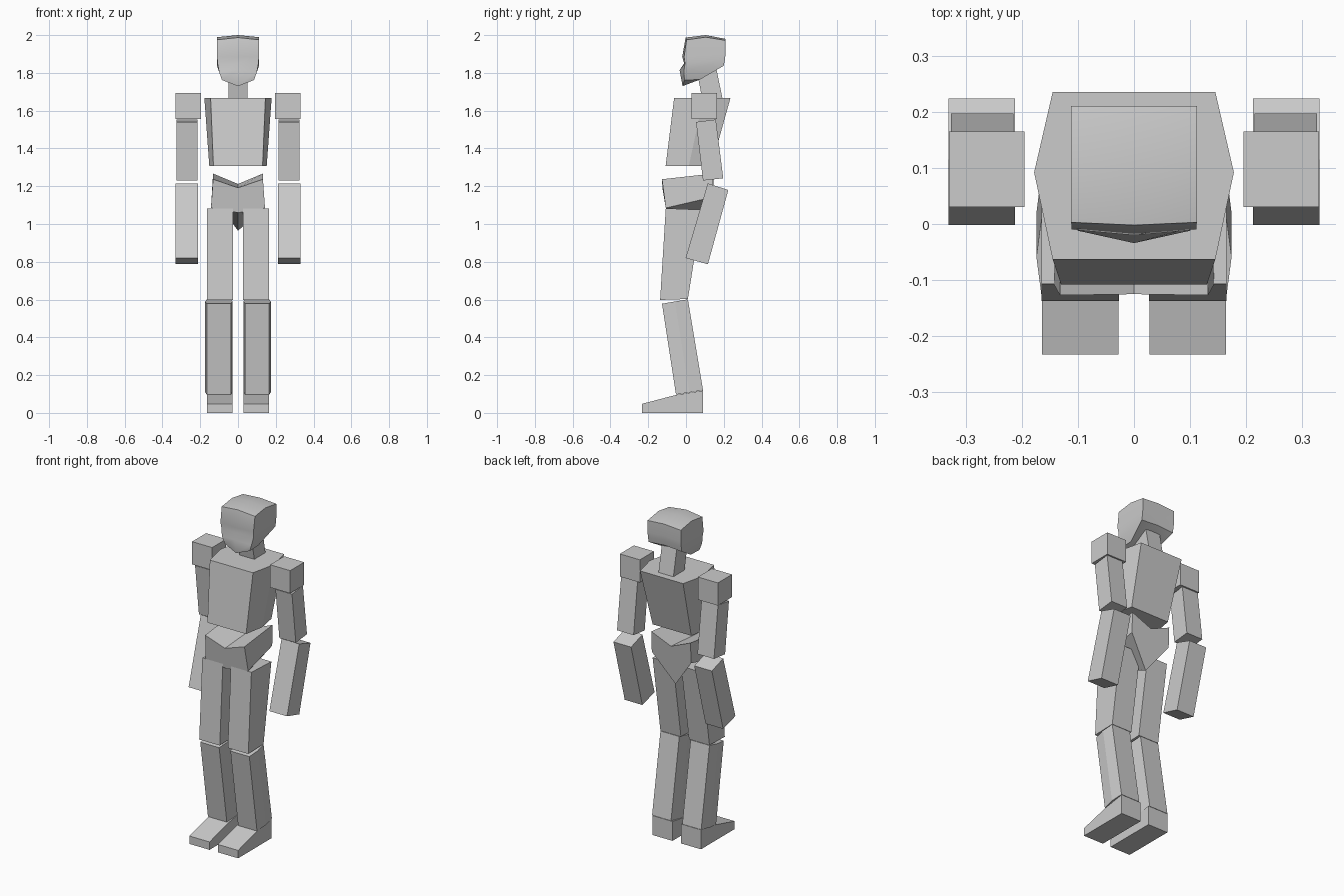
import bpy, bmesh

if "Cube" in bpy.data.objects:
    bpy.data.objects.remove(bpy.data.objects["Cube"])

grey = bpy.data.materials.new("plain_grey")
grey.diffuse_color = (0.6, 0.6, 0.6, 1)
grey.use_nodes = True
grey.node_tree.nodes["Principled BSDF"].inputs["Base Color"].default_value = grey.diffuse_color


def make(name, verts, faces):
    """Create an object with consistent outward normals."""
    bm = bmesh.new()
    vs = [bm.verts.new(v) for v in verts]
    for f in faces:
        bm.faces.new([vs[i] for i in f])
    bmesh.ops.recalc_face_normals(bm, faces=bm.faces)
    me = bpy.data.meshes.new(name)
    bm.to_mesh(me)
    bm.free()
    me.materials.append(grey)
    ob = bpy.data.objects.new(name, me)
    bpy.context.collection.objects.link(ob)
    return ob


def loft(name, rings, caps=True):
    """Skin a stack of equal-length closed rings."""
    n = len(rings[0])
    faces = [(r * n + i, r * n + (i + 1) % n, (r + 1) * n + (i + 1) % n, (r + 1) * n + i)
             for r in range(len(rings) - 1) for i in range(n)]
    if caps:
        faces += [range(n), range((len(rings) - 1) * n, len(rings) * n)]
    return make(name, [v for r in rings for v in r], faces)


def slab(name, x0, x1, profile):
    """Extrude a (y, z) side profile between two x positions."""
    return loft(name, [[(x, y, z) for y, z in profile] for x in (x0, x1)])


def pair(name, x0, x1, profile):
    for side, s in (("right", 1), ("left", -1)):
        slab(f"{side}_{name}", s * x0, s * x1, profile)


# Arms
pair("shoulder", 0.195, 0.33, [(0.03, 1.555), (0.165, 1.555), (0.165, 1.693), (0.03, 1.693)])
pair("upper_arm", 0.215, 0.326, [(0.09, 1.23), (0.197, 1.242), (0.158, 1.553), (0.053, 1.54)])
pair("forearm", 0.2125, 0.331, [(-0.002, 0.82), (0.116, 0.787), (0.224, 1.18), (0.115, 1.215)])

# Legs
pair("thigh", 0.027, 0.165, [(-0.137, 0.598), (0.01, 0.603), (0.085, 1.075), (-0.107, 1.083)])
pair("foot", 0.028, 0.164, [(-0.233, 0), (0.09, 0), (0.09, 0.118), (-0.053, 0.095), (-0.233, 0.048)])

# Shins: six-sided with a ridge along each side
for side, s in (("right", 1), ("left", -1)):
    rings = []
    for (y0, z0), (y1, z1) in (((-0.053, 0.097), (0.09, 0.12)), ((-0.127, 0.578), (0.01, 0.601))):
        ym, zm = (y0 + y1) / 2, (z0 + z1) / 2
        rings.append([(s * 0.038, y0, z0), (s * 0.165, y0, z0), (s * 0.174, ym, zm),
                      (s * 0.165, y1, z1), (s * 0.038, y1, z1), (s * 0.029, ym, zm)])
    loft(side + "_shin", rings)


# Chest: six-sided, tapering down
def chest_ring(z, front, mid, back, w, wm):
    return [(-w, front, z), (w, front, z), (wm, mid, z), (w, back, z), (-w, back, z), (-wm, mid, z)]


loft("chest", [chest_ring(1.307, -0.108, 0.015, 0.135, 0.13, 0.152),
               chest_ring(1.666, -0.063, 0.092, 0.235, 0.145, 0.178)])

# Pelvis: V-notched top, pointed underside at the back
front = [(-0.132, -0.127, 1.237), (0, -0.125, 1.192), (0.132, -0.127, 1.237),
         (0.143, -0.107, 1.085), (0, -0.107, 1.06), (-0.143, -0.107, 1.085)]
back = [(-0.132, 0.145, 1.267), (0, 0.145, 1.212), (0.132, 0.145, 1.267),
        (0.132, 0.14, 1.142), (0, 0.1, 0.965), (-0.132, 0.14, 1.142)]
loft("pelvis", [front, back])

# Neck, leaning forward
slab("neck", -0.05, 0.05, [(0.09, 1.64), (0.198, 1.64), (0.155, 1.85), (0.05, 1.85)])

# Head rows: centre (y, z), front edge (x, y, z), back corner (x, y, z)
rows = [((-0.018, 1.73), (0.085, -0.008, 1.762), (0.085, 0.075, 1.765)),
        ((-0.034, 1.815), (0.100, -0.012, 1.805), (0.111, 0.200, 1.838)),
        ((-0.010, 1.85), (0.108, -0.005, 1.85), (0.112, 0.206, 1.87)),
        ((-0.020, 1.885), (0.111, -0.010, 1.885), (0.112, 0.209, 1.90)),
        ((-0.002, 1.987), (0.112, 0.003, 1.975), (0.112, 0.210, 1.972))]
verts = []
for (cy, cz), (ex, ey, ez), (bx, by, bz) in rows:
    verts += [(0, cy, cz), (ex, ey, ez), (bx, by, bz), (0, by, bz + 0.008), (-bx, by, bz), (-ex, ey, ez)]
n, t = 6, 24
faces = [(r * n + i, r * n + (i + 1) % n, (r + 1) * n + (i + 1) % n, (r + 1) * n + i)
         for r in range(4) for i in range(n)]
faces += [(0, 1, 2, 3), (0, 3, 4, 5)]
# Crown ridge across the top
verts += [(-0.112, 0.105, 1.989), (0, 0.105, 2.0), (0.112, 0.105, 1.989)]
faces += [(t, t + 1, 32, 31), (t, 31, 30, t + 5), (31, 32, t + 2, t + 3), (30, 31, t + 3, t + 4),
          (t + 1, t + 2, 32), (t + 5, 30, t + 4)]
head = make("head", verts, faces)
bpy.context.view_layer.objects.active = head
head.select_set(True)
bpy.ops.object.shade_smooth_by_angle(angle=0.6)
